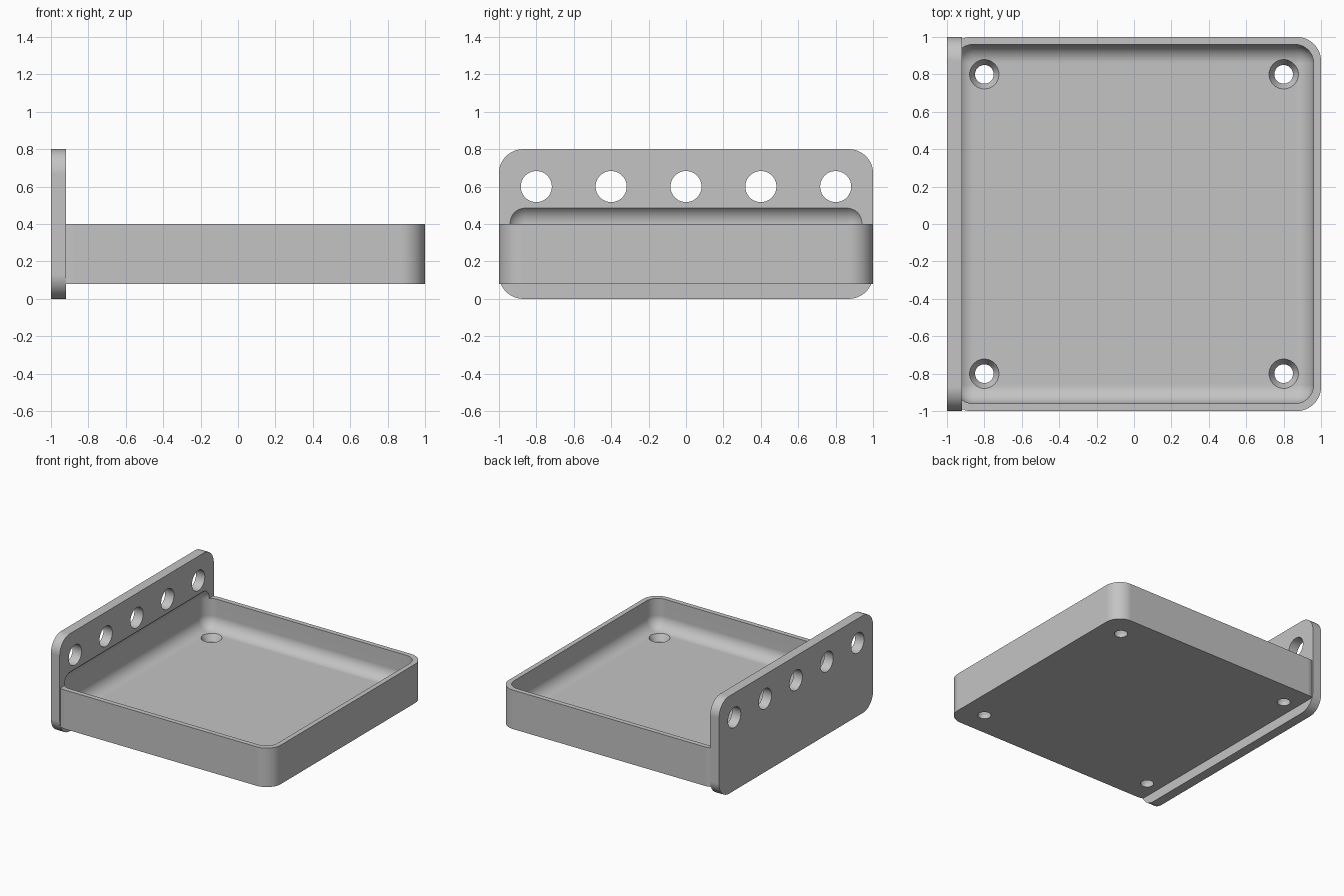
import bpy, bmesh, math
from mathutils import Matrix, Vector

old = bpy.data.objects.get("Cube")
if old:
    bpy.data.objects.remove(old, do_unlink=True)

grey = bpy.data.materials.new("light_grey")
grey.use_nodes = True
grey.diffuse_color = (0.55, 0.55, 0.55, 1)
grey.node_tree.nodes["Principled BSDF"].inputs["Base Color"].default_value = (0.55, 0.55, 0.55, 1)


def finish(name, bm):
    bmesh.ops.recalc_face_normals(bm, faces=bm.faces)
    mesh = bpy.data.meshes.new(name)
    bm.to_mesh(mesh)
    bm.free()
    mesh.materials.append(grey)
    obj = bpy.data.objects.new(name, mesh)
    bpy.context.collection.objects.link(obj)
    return obj


def rounded_box(name, low, high, radius, axis=None, clip_x=None):
    """Box with every edge rounded, or only those parallel to one axis."""
    low, high = Vector(low), Vector(high)
    size = high - low
    bm = bmesh.new()
    bmesh.ops.create_cube(bm, size=1, matrix=Matrix.Translation((low + high) / 2)
                          @ Matrix.Diagonal((*size, 1)))
    edges = [e for e in bm.edges if axis is None
             or abs((e.verts[0].co - e.verts[1].co)[axis]) > 0.01]
    bmesh.ops.bevel(bm, geom=edges, offset=radius, segments=12, profile=0.5, affect='EDGES')
    if clip_x is not None:
        cut = bmesh.ops.bisect_plane(bm, geom=bm.verts[:] + bm.edges[:] + bm.faces[:],
                                     plane_co=(clip_x, 0, 0), plane_no=(1, 0, 0),
                                     clear_inner=True)
        bmesh.ops.edgeloop_fill(
            bm, edges=[g for g in cut["geom_cut"] if isinstance(g, bmesh.types.BMEdge)])
    return finish(name, bm)


def drill(name, centre, r_low, r_high, depth, along_x=False):
    """Round or tapered cutter centred on a point."""
    bm = bmesh.new()
    matrix = Matrix.Translation(centre)
    if along_x:
        matrix = matrix @ Matrix.Rotation(math.pi / 2, 4, 'Y')
    bmesh.ops.create_cone(bm, cap_ends=True, segments=48, radius1=r_low,
                          radius2=r_high, depth=depth, matrix=matrix)
    return finish(name, bm)


def combine(target, tool, operation):
    mod = target.modifiers.new(operation.lower(), 'BOOLEAN')
    mod.operation = operation
    mod.solver = 'EXACT'
    mod.object = tool
    bpy.context.view_layer.objects.active = target
    bpy.ops.object.modifier_apply(modifier=mod.name)
    bpy.data.objects.remove(tool, do_unlink=True)


# Upright plate joined to the tray body
tray = rounded_box("tray_with_plate", (-1, -1, 0), (-0.92, 1, 0.8), 0.13, axis=0)
body = rounded_box("tray_body", (-1, -1, 0.08), (1, 1, 0.4), 0.13, axis=2, clip_x=-0.98)
combine(tray, body, 'UNION')

# Soft-edged cavity, which also bites into the plate
cavity = rounded_box("cavity", (-0.96, -0.96, 0.16), (0.96, 0.96, 0.505), 0.1)
combine(tray, cavity, 'DIFFERENCE')

# Row of holes through the plate
for i in range(5):
    combine(tray, drill("plate_hole", (-0.96, -0.8 + 0.4 * i, 0.6), 0.083, 0.083, 0.3, True),
            'DIFFERENCE')

# Countersunk screw holes in the floor
for x in (-0.8, 0.8):
    for y in (-0.8, 0.8):
        combine(tray, drill("screw_hole", (x, y, 0.12), 0.05, 0.05, 0.2), 'DIFFERENCE')
        combine(tray, drill("countersink", (x, y, 0.16), 0.05, 0.106, 0.1), 'DIFFERENCE')

# Smooth rounds, flat walls and crisp rims
bpy.ops.object.select_all(action='DESELECT')
tray.select_set(True)
bpy.context.view_layer.objects.active = tray
bpy.ops.object.shade_smooth_by_angle(angle=math.radians(25))
weighted = tray.modifiers.new("weighted_normals", 'WEIGHTED_NORMAL')
weighted.keep_sharp = True
